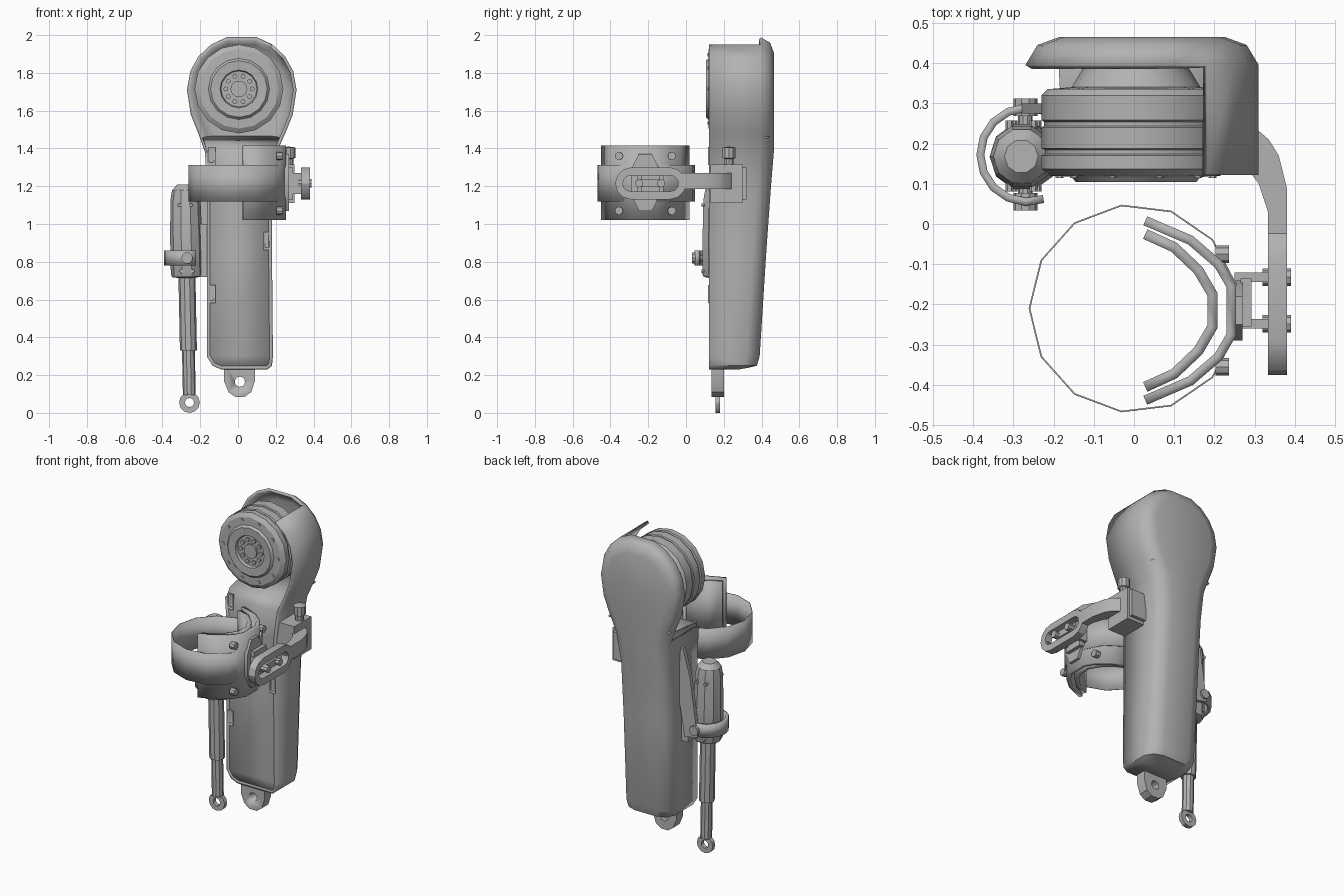
import bpy, bmesh, math
from mathutils import Matrix, Vector

if "Cube" in bpy.data.objects:
    bpy.data.objects.remove(bpy.data.objects["Cube"])

COLOR = (0.45, 0.45, 0.45, 1)
grey = bpy.data.materials.new("plain_grey")
grey.use_nodes = True
grey.diffuse_color = COLOR
grey.node_tree.nodes["Principled BSDF"].inputs["Base Color"].default_value = COLOR


def place(axis, u, v, w):
    return {"X": Vector((w, u, v)), "Y": Vector((u, w, v)), "Z": Vector((u, v, w))}[axis]


def finish(name, bm, solid=0, offset=0, angle=30):
    bmesh.ops.recalc_face_normals(bm, faces=bm.faces)
    me = bpy.data.meshes.new(name)
    bm.to_mesh(me)
    bm.free()
    ob = bpy.data.objects.new(name, me)
    bpy.context.collection.objects.link(ob)
    me.materials.append(grey)
    bpy.ops.object.select_all(action="DESELECT")
    ob.select_set(True)
    bpy.context.view_layer.objects.active = ob
    bpy.ops.object.shade_smooth_by_angle(angle=math.radians(angle))
    if solid:
        mod = ob.modifiers.new("thickness", "SOLIDIFY")
        mod.thickness, mod.offset = solid, offset
    return ob


def prism(name, pts, axis, a, b):
    bm = bmesh.new()
    lo = [bm.verts.new(place(axis, u, v, a)) for u, v in pts]
    hi = [bm.verts.new(place(axis, u, v, b)) for u, v in pts]
    bm.faces.new(lo)
    bm.faces.new(hi)
    for i in range(len(pts)):
        j = (i + 1) % len(pts)
        bm.faces.new((lo[i], lo[j], hi[j], hi[i]))
    return finish(name, bm)


def box(name, x0, x1, y0, y1, z0, z1):
    return prism(name, [(x0, y0), (x1, y0), (x1, y1), (x0, y1)], "Z", z0, z1)


def lathe(name, prof, center, axis, seg=12, tilt=0, loop=False):
    """Revolve (radius, height) pairs; loop joins the last pair to the first."""
    bm = bmesh.new()
    m = Matrix.Translation(center) @ Matrix.Rotation(tilt, 4, "Y")
    rings = []
    for r, h in prof:
        ring = []
        for i in range(1 if r == 0 else seg):
            t = 2 * math.pi * i / seg
            ring.append(bm.verts.new(m @ place(axis, r * math.cos(t), r * math.sin(t), h)))
        rings.append(ring)
    pairs = list(zip(rings, rings[1:])) + ([(rings[-1], rings[0])] if loop else [])
    for p, q in pairs:
        for i in range(seg):
            j = (i + 1) % seg
            quad = [p[i % len(p)], p[j % len(p)], q[j % len(q)], q[i % len(q)]]
            bm.faces.new(list(dict.fromkeys(quad)))
    return finish(name, bm)


def rod(name, center, axis, r, a, b, seg=10):
    return lathe(name, [(0, a), (r, a), (r, b), (0, b)], center, axis, seg)


def strip(name, path, thick, z0, z1, closed=False):
    bm = bmesh.new()
    cols = [[bm.verts.new((x, y, z)) for z in (z0, z1)] for x, y in path]
    for p, q in zip(cols, cols[1:] + (cols[:1] if closed else [])):
        bm.faces.new((p[0], q[0], q[1], p[1]))
    return finish(name, bm, thick)


def stadium(u0, u1, v, r, n=6):
    arc = [math.pi * (i / n - 0.5) for i in range(n + 1)]
    return ([(u1 - r + r * math.cos(t), v + r * math.sin(t)) for t in arc]
            + [(u0 + r - r * math.cos(t), v - r * math.sin(t)) for t in arc])


def cut(ob, cutter):
    mod = ob.modifiers.new("hole", "BOOLEAN")
    mod.operation, mod.object, mod.solver = "DIFFERENCE", cutter, "EXACT"
    bpy.context.view_layer.objects.active = ob
    bpy.ops.object.modifier_apply(modifier=mod.name)
    bpy.data.objects.remove(cutter)


# Leg shell: rows of (height, left edge, right edge, back depth), then a round head
HX, HZ, HR, FRONT = 0.02, 1.71, 0.29, 0.122
rows = [(0.23, -0.09, 0.155, 0.35), (0.25, -0.135, 0.18, 0.375), (0.30, -0.165, 0.185, 0.39),
        (0.85, -0.165, 0.18, 0.425), (1.2, -0.165, 0.18, 0.45), (1.38, -0.175, 0.205, 0.465),
        (1.48, -0.21, 0.25, 0.465), (1.58, -0.25, 0.29, 0.465)]
for deg in (90, 70, 52, 34, 16):
    t = math.radians(deg)
    rows.append((HZ + HR * math.cos(t), HX - HR * math.sin(t), HX + HR * math.sin(t), 0.465))

bm = bmesh.new()
loops = []
for z, xl, xr, yb in rows:
    left, right = [], []
    for inset, y in ((0, FRONT), (0, yb - 0.07), (0.03, yb - 0.02), (0.085, yb)):
        if z > 1.6:
            k = 1 - inset / HR
            a, b, h = HX + (xl - HX) * k, HX + (xr - HX) * k, HZ + (z - HZ) * k
        else:
            a, b, h = xl + inset, xr - inset, max(z, 0.23 + inset * 0.3 if z < 0.24 else z)
        left.append(bm.verts.new((a, y, h)))
        right.append(bm.verts.new((b, y, h)))
    loops.append(left + right[::-1])
quads = [(p[i], p[i + 1], q[i + 1], q[i]) for p, q in zip(loops, loops[1:]) for i in range(7)]
quads += [(p[i], p[i + 1], p[6 - i], p[7 - i]) for p in (loops[0], loops[-1]) for i in range(3)]
for quad in quads:
    mid = sum((v.co for v in quad), Vector()) / 4
    if not (mid.z > 1.41 and mid.x < 0.19 and mid.y < 0.37):  # open side around the motor
        bm.faces.new(quad)
bmesh.ops.recalc_face_normals(bm, faces=bm.faces)
shell = finish("leg_shell", bm, 0.018, -1, 40)
rear = max(shell.data.polygons, key=lambda f: f.center.y)
if rear.normal.y < 0:
    shell.data.flip_normals()

# Front panel with a saddle sloping back under the motor
bm = bmesh.new()
panel = [(z, xl + 0.008, xr - 0.008, 0.13) for z, xl, xr, _ in rows[:6]]
panel += [(1.42, -0.175, 0.21, 0.17), (1.46, -0.19, 0.23, 0.44)]
edges = [[bm.verts.new((x, y, z)) for x in (a, b)] for z, a, b, y in panel]
for p, q in zip(edges, edges[1:]):
    bm.faces.new((p[0], p[1], q[1], q[0]))
finish("front_panel", bm, 0.01)
for x, z in ((0.155, 0.91), (-0.138, 0.63), (-0.138, 1.36)):
    slot = box("panel_latch", x - 0.02, x + 0.02, 0.117, 0.13, z - 0.047, z + 0.047)
    cut(slot, box("cutter", x - 0.012, x + 0.012, 0.1, 0.122, z - 0.035, z + 0.035))

# Foot tongue
tongue = prism("ankle_tongue", [(-0.075, 0.27), (-0.075, 0.17), (-0.05, 0.11), (-0.015, 0.085),
               (0.035, 0.085), (0.07, 0.11), (0.09, 0.17), (0.09, 0.27)], "Y", 0.135, 0.2)
cut(tongue, rod("cutter", (0.01, 0, 0.165), "Y", 0.027, 0.1, 0.25, 12))

# Motor
MC = Vector((0.005, 0, 1.715))
lathe("motor", [(0, 0.125), (0.095, 0.125), (0.1, 0.108), (0.15, 0.105), (0.162, 0.118),
      (0.21, 0.12), (0.235, 0.137), (0.235, 0.17), (0.226, 0.174), (0.226, 0.184), (0.235, 0.188),
      (0.235, 0.24), (0.229, 0.244), (0.229, 0.254), (0.235, 0.258), (0.235, 0.32), (0.22, 0.335),
      (0.16, 0.34), (0.13, 0.39), (0.12, 0.45), (0, 0.45)], MC, "Y", 16)
rod("motor_hub", MC, "Y", 0.045, 0.114, 0.13)
for i in range(10):
    d = Vector((math.cos(i * math.pi / 5), 0, math.sin(i * math.pi / 5)))
    rod("motor_bolt", MC + d * 0.07, "Y", 0.013, 0.115, 0.13, 8)
    rod("rim_stud", MC + d * 0.19, "Y", 0.01, 0.114, 0.13, 6)

# Linear actuator, leaning slightly outwards
EYE = Vector((-0.257, 0.168, 0.055))
lathe("actuator", [(0, 0.04), (0.034, 0.04), (0.034, 0.275), (0.045, 0.275), (0.045, 0.66),
      (0.078, 0.665), (0.085, 0.68), (0.085, 0.85), (0.08, 1.07), (0.07, 1.125), (0.042, 1.155),
      (0, 1.155)], EYE, "Z", 10, -0.02)
lathe("actuator_eye", [(0.024, -0.013), (0.055, -0.013), (0.055, 0.013), (0.024, 0.013)],
      EYE, "Y", 12, loop=True)
for y in (0.093, 0.245):
    for x, z in ((-0.3, 0.75), (-0.24, 0.75), (-0.31, 1.1), (-0.25, 1.1)):
        rod("actuator_screw", (x, y, z), "Y", 0.01, -0.012, 0.012, 6)

# Actuator clamp, bolts and mounting arm
arc = [math.radians(70 + 22 * i) for i in range(11)]
strip("actuator_clamp", [(-0.265 + 0.117 * math.cos(t), 0.172 + 0.117 * math.sin(t)) for t in arc],
      0.02, 0.78, 0.86)
for y, s in ((0.055, -1), (0.29, 1)):
    rod("clamp_pivot", (-0.27, y, 0.82), "Y", 0.03, -0.022, 0.022)
    rod("clamp_pin", (-0.27, y - s * 0.03, 0.82), "Y", 0.018, -0.03, 0.03)
prism("actuator_arm", [(-0.29, 0.78), (-0.2, 0.76), (-0.16, 1.0), (-0.16, 1.31), (-0.19, 1.31),
      (-0.235, 1.15)], "Y", 0.275, 0.3)
box("actuator_lug", -0.21, -0.16, 0.14, 0.28, 0.72, 1.0)

# Thigh cuff: strap, outer plate and inner pad
MID = -0.215


def mirrored(half):
    return half + [(x, 2 * MID - y) for x, y in reversed(half)]


strip("strap", [(-0.26 * math.cos(2 * math.pi * i / 13), -0.21 + 0.258 * math.sin(2 * math.pi * i / 13))
      for i in range(13)], 0.004, 1.12, 1.313, True)
strip("cuff_plate", mirrored([(0.028, 0.008), (0.14, -0.04), (0.21, -0.1), (0.242, -0.155)]),
      0.024, 1.02, 1.415)
strip("cuff_pad", mirrored([(0.028, -0.025), (0.1, -0.058), (0.16, -0.115), (0.195, -0.175)]),
      0.026, 1.03, 1.405)
for y in (-0.075, 2 * MID + 0.075):
    for z in (1.07, 1.36):
        rod("cuff_bolt", (0.218, y, z), "X", 0.022, -0.015, 0.018, 8)

# Hub, fork and slotted link beside the cuff
prism("cuff_hub", [(MID + u, 1.22 + v) for u, v in ((-0.075, -0.07), (-0.035, -0.15), (0.035, -0.15),
      (0.075, -0.07), (0.075, 0.07), (0.035, 0.15), (-0.035, 0.15), (-0.075, 0.07))], "X", 0.235, 0.27)
box("hub_block", 0.265, 0.292, -0.255, -0.135, 1.13, 1.3)
for y in (-0.132, -0.248):
    box("fork_strut", 0.25, 0.335, y - 0.012, y + 0.012, 1.16, 1.27)
    rod("link_bolt", (0, y, 1.215), "X", 0.022, 0.32, 0.39, 8)
box("link_bar", 0.34, 0.365, -0.25, -0.13, 1.195, 1.235)
link = prism("slotted_link", stadium(-0.375, 0.0, 1.215, 0.085), "X", 0.333, 0.38)
cut(link, prism("cutter", stadium(-0.335, -0.04, 1.215, 0.042), "X", 0.3, 0.42))
prism("link_arm", [(0.333, -0.03), (0.38, -0.03), (0.38, 0.09), (0.36, 0.17), (0.335, 0.21),
      (0.3, 0.24), (0.28, 0.14), (0.31, 0.1), (0.333, 0.03)], "Z", 1.185, 1.27)

# Mounting block and locking knob on the leg side
box("mount_block", 0.165, 0.3, 0.13, 0.3, 1.11, 1.315)
box("mount_plate", 0.165, 0.285, 0.3, 0.32, 1.13, 1.3)
lathe("locking_knob", [(0, 1.3), (0.025, 1.3), (0.025, 1.345), (0.036, 1.35), (0.036, 1.405),
      (0, 1.41)], (0.268, 0.228, 0), "Z", 10)
